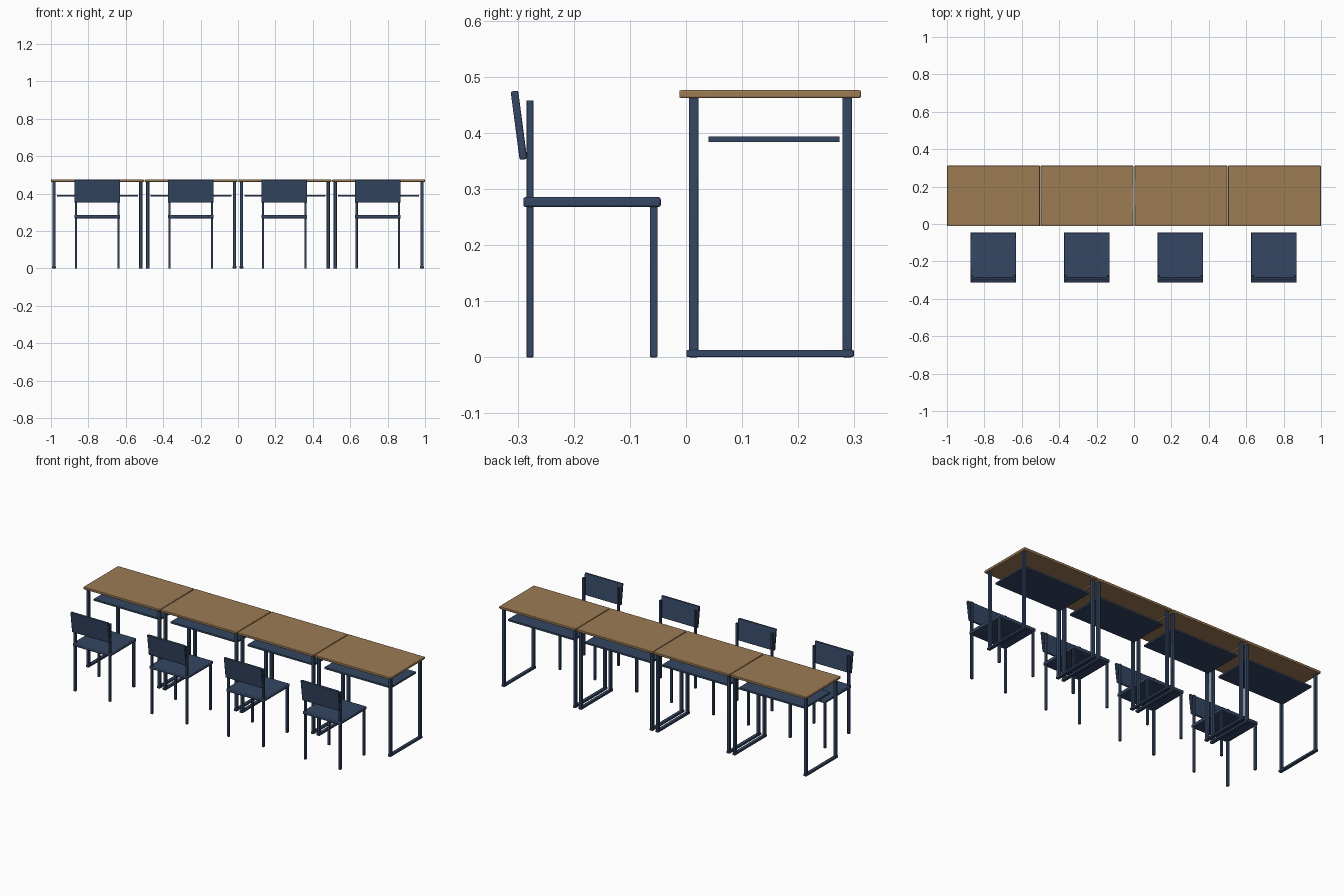
import bpy
import math

if "Cube" in bpy.data.objects:
    bpy.data.objects.remove(bpy.data.objects["Cube"], do_unlink=True)


def material(name, colour):
    mat = bpy.data.materials.new(name)
    mat.use_nodes = True
    mat.diffuse_color = (*colour, 1)
    mat.node_tree.nodes["Principled BSDF"].inputs["Base Color"].default_value = (*colour, 1)
    return mat


BLUE = material("navy_blue_paint", (0.035, 0.062, 0.125))
WOOD = material("brown_wood", (0.34, 0.2, 0.09))


def slab(name, centre, size, mat=BLUE, bevel=0.0, tilt=0.0):
    """Box with optionally rounded edges, tilted about x."""
    bpy.ops.mesh.primitive_cube_add(size=1, location=centre)
    obj = bpy.context.object
    obj.name = name
    obj.scale = size
    bpy.ops.object.transform_apply(location=False, rotation=False, scale=True)
    obj.rotation_euler.x = tilt
    obj.data.materials.append(mat)
    if bevel:
        mod = obj.modifiers.new("rounded_edges", "BEVEL")
        mod.width = bevel
        mod.segments = 2
        bpy.ops.object.shade_smooth_by_angle(angle=math.radians(50))
    return obj


def desk(x):
    slab("desk_top", (x, 0.15, 0.469), (0.4964, 0.324, 0.014), WOOD, 0.003)
    slab("desk_shelf", (x, 0.157, 0.3885), (0.433, 0.234, 0.01))
    for side in (-1, 1):
        leg_x = x + side * 0.232
        slab("desk_foot", (leg_x, 0.15, 0.0068), (0.019, 0.298, 0.0125), BLUE, 0.002)
        for y in (0.0135, 0.2875):
            slab("desk_leg", (leg_x, y, 0.232), (0.0165, 0.0168, 0.464), BLUE, 0.002)


def chair(x):
    slab("chair_seat", (x, -0.1675, 0.2765), (0.245, 0.245, 0.018), BLUE, 0.004)
    # Backrest leans away from the sitter
    slab("chair_backrest", (x, -0.2978, 0.4135), (0.245, 0.0135, 0.123),
         BLUE, 0.003, math.radians(7.5))
    for side in (-1, 1):
        leg_x = x + side * 0.1135
        slab("chair_front_leg", (leg_x, -0.0575, 0.136), (0.0125, 0.013, 0.272), BLUE, 0.0015)
        slab("chair_back_leg", (leg_x, -0.278, 0.229), (0.0125, 0.013, 0.458), BLUE, 0.0015)


# Row of four desks, each with a chair in front
for i in range(4):
    desk((i - 1.5) * 0.5012)
    chair((i - 1.5) * 0.5 - 0.0025)
